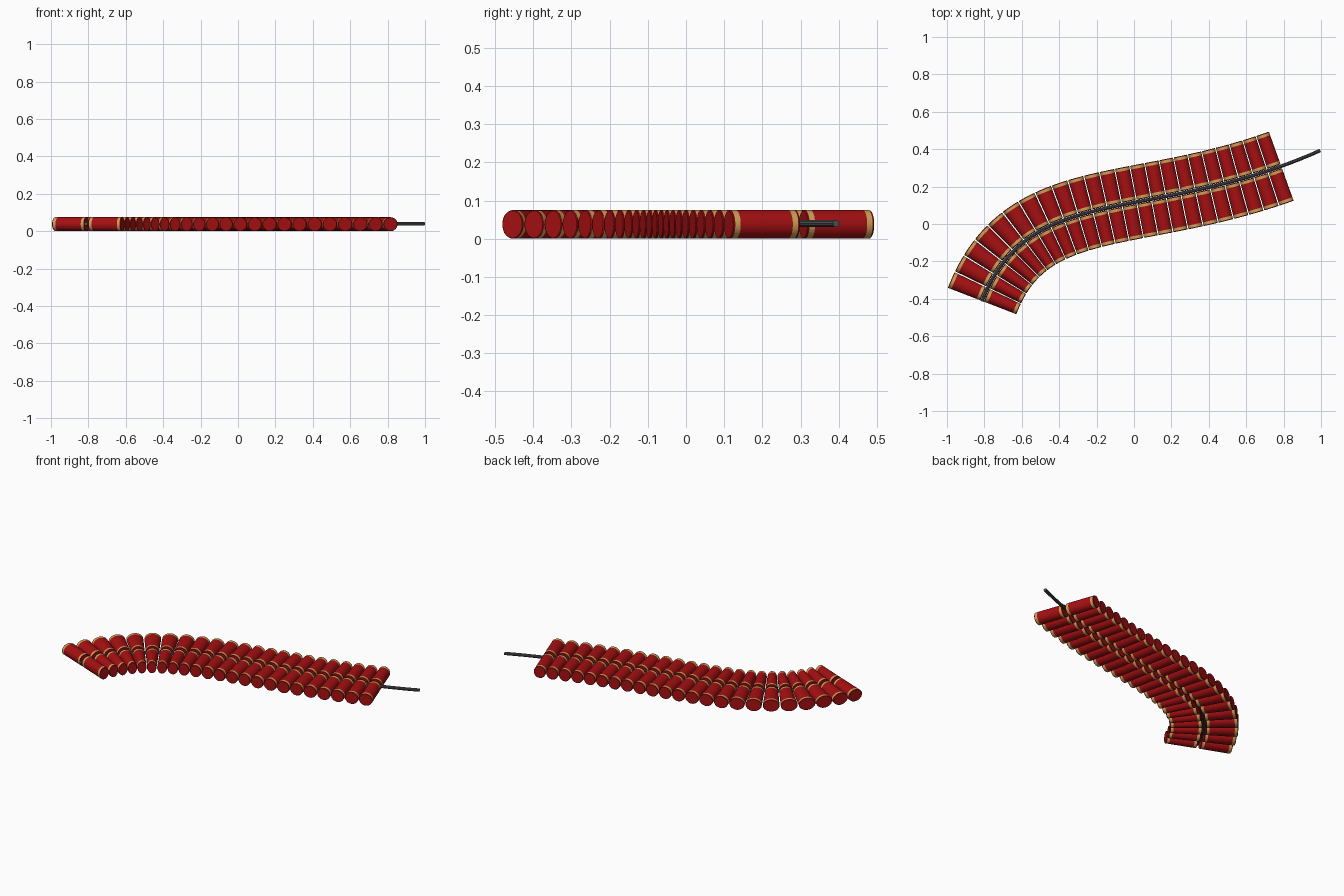
import bpy, bmesh, math
from mathutils import Vector
from mathutils.geometry import interpolate_bezier

cube = bpy.data.objects.get("Cube")
if cube:
    bpy.data.objects.remove(cube, do_unlink=True)


def material(name, rgb):
    m = bpy.data.materials.new(name)
    m.use_nodes = True
    m.diffuse_color = (*rgb, 1)
    m.node_tree.nodes["Principled BSDF"].inputs["Base Color"].default_value = (*rgb, 1)
    return m


RED = material("red paper", (0.38, 0.005, 0.006))
GOLD = material("gold band", (0.62, 0.36, 0.10))
GREY = material("grey fuse", (0.09, 0.09, 0.10))

# Centre path of the string: one swept curve, straightening at the far end
START, END = Vector((-0.813, -0.414, 0)), Vector((0.996, 0.393, 0))
chord = END - START
side = Vector((-chord.y, chord.x, 0))
HANDLE_A = START + chord * 0.25 + side * 0.25
HANDLE_B = START + chord * 0.5
path = interpolate_bezier(START, HANDLE_A, HANDLE_B, END, 600)
lengths = [0.0]
for a, b in zip(path, path[1:]):
    lengths.append(lengths[-1] + (b - a).length)


def bend(along, across, z):
    """Carry a point of the straight string onto the curved path."""
    i = next((k for k, d in enumerate(lengths) if d >= along), len(path) - 1)
    i = max(i, 1)
    tangent = (path[i] - path[i - 1]).normalized()
    point = path[i - 1] + tangent * (along - lengths[i - 1])
    return point + Vector((-tangent.y, tangent.x, 0)) * across + Vector((0, 0, z))


# Tube profile: distance from the fuse, radius, material of the ring that follows
RADIUS, PITCH, COUNT, SIDES = 0.0375, 0.08, 23, 28
PROFILE = [
    (0.011, 0.0355, 0), (0.013, RADIUS, 0), (0.016, RADIUS, 1),
    (0.031, RADIUS, 0), (0.176, RADIUS, 1), (0.191, RADIUS, 0),
    (0.194, RADIUS, 0), (0.196, 0.0355, 0),
]


def firecracker(name, along, sign):
    bm = bmesh.new()
    rings = []
    for dist, r, _ in PROFILE:
        ring = []
        for k in range(SIDES):
            a = math.tau * k / SIDES
            ring.append(bm.verts.new(bend(along + r * math.cos(a), sign * dist,
                                          RADIUS + r * math.sin(a))))
        rings.append(ring)
    for (_, _, mat), r0, r1 in zip(PROFILE, rings, rings[1:]):
        for k in range(SIDES):
            n = (k + 1) % SIDES
            bm.faces.new((r0[k], r0[n], r1[n], r1[k])).material_index = mat
    bm.faces.new(rings[0])
    bm.faces.new(rings[-1])
    bmesh.ops.recalc_face_normals(bm, faces=bm.faces)
    mesh = bpy.data.meshes.new(name)
    bm.to_mesh(mesh)
    bm.free()
    mesh.materials.append(RED)
    mesh.materials.append(GOLD)
    obj = bpy.data.objects.new(name, mesh)
    bpy.context.collection.objects.link(obj)
    return obj


# Two rows of firecrackers, one on each side of the fuse
parts = []
for i in range(COUNT):
    for row, sign in (("back", 1), ("front", -1)):
        parts.append(firecracker(f"firecracker_{row}_{i + 1}", (i + 0.5) * PITCH, sign))

# Fuse running through the middle and out past the last pair
curve = bpy.data.curves.new("fuse", "CURVE")
curve.dimensions = "3D"
curve.bevel_depth = 0.0095
curve.bevel_resolution = 3
curve.resolution_u = 48
curve.use_fill_caps = True
spline = curve.splines.new("BEZIER")
spline.bezier_points.add(1)
lift = Vector((0, 0, 0.040))
ends = ((START, START * 2 - HANDLE_A, HANDLE_A), (END, HANDLE_B, END * 2 - HANDLE_B))
for bp, (co, left, right) in zip(spline.bezier_points, ends):
    bp.handle_left_type = bp.handle_right_type = "FREE"
    bp.co, bp.handle_left, bp.handle_right = co + lift, left + lift, right + lift
curve.materials.append(GREY)
fuse = bpy.data.objects.new("fuse", curve)
bpy.context.collection.objects.link(fuse)

bpy.ops.object.select_all(action="DESELECT")
fuse.select_set(True)
bpy.context.view_layer.objects.active = fuse
bpy.ops.object.convert(target="MESH")

# Smooth sides with crisp ends
for obj in parts:
    obj.select_set(True)
bpy.ops.object.shade_smooth_by_angle(angle=math.radians(35))
